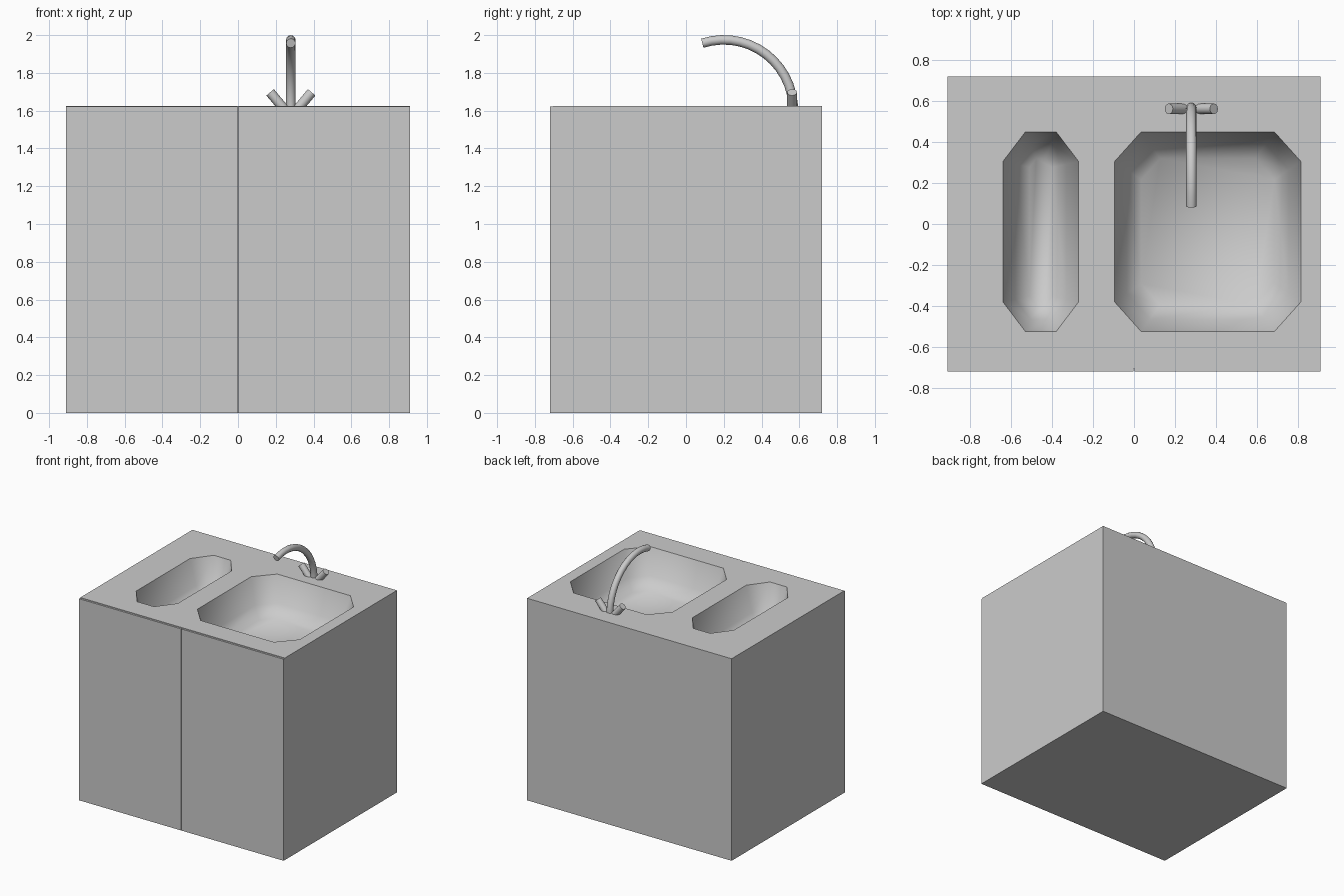
import bpy, bmesh, math

if "Cube" in bpy.data.objects:
    bpy.data.objects.remove(bpy.data.objects["Cube"])

TOP = 1.625          # worktop height
W = 0.91             # half width
Y0, Y1 = -0.705, 0.72


def finish(name, bm):
    me = bpy.data.meshes.new(name)
    bm.to_mesh(me)
    bm.free()
    ob = bpy.data.objects.new(name, me)
    bpy.context.collection.objects.link(ob)
    return ob


def octagon(x0, x1, y0, y1, cx, cy, inset=0.0):
    """Chamfered rectangle, counter-clockwise from above."""
    x0, x1, y0, y1 = x0 + inset, x1 - inset, y0 + inset, y1 - inset
    k = 1 - 2 * inset / (x1 - x0 + 2 * inset)
    cx, cy = cx * k, cy * k
    return [(x0 + cx, y0), (x1 - cx, y0), (x1, y0 + cy), (x1, y1 - cy),
            (x1 - cx, y1), (x0 + cx, y1), (x0, y1 - cy), (x0, y0 + cy)]


def box(name, x0, x1, y0, y1, z0, z1):
    bm = bmesh.new()
    bmesh.ops.create_cube(bm, size=1)
    for v in bm.verts:
        v.co = (x1 if v.co.x > 0 else x0, y1 if v.co.y > 0 else y0, z1 if v.co.z > 0 else z0)
    return finish(name, bm)


def basin(name, rim):
    # sloping walls, a rounded transition and a flat floor
    bm = bmesh.new()
    rings = [[bm.verts.new((x, y, TOP - d)) for x, y in octagon(*rim, inset=i)]
             for i, d in ((0, 0), (0.06, 0.20), (0.13, 0.28))]
    for a, b in zip(rings, rings[1:]):
        for j in range(8):
            k = (j + 1) % 8
            bm.faces.new((a[j], a[k], b[k], b[j]))
    bm.faces.new(rings[-1])
    for f in bm.faces:
        f.smooth = True
    return finish(name, bm)


def tube(name, points, radius):
    cu = bpy.data.curves.new(name, 'CURVE')
    cu.dimensions = '3D'
    cu.bevel_depth, cu.bevel_resolution, cu.use_fill_caps = radius, 4, True
    sp = cu.splines.new('POLY')
    sp.points.add(len(points) - 1)
    for p, co in zip(sp.points, points):
        p.co = (*co, 1)
    ob = bpy.data.objects.new(name, cu)
    bpy.context.collection.objects.link(ob)
    bpy.ops.object.select_all(action='DESELECT')
    ob.select_set(True)
    bpy.context.view_layer.objects.active = ob
    bpy.ops.object.convert(target='MESH')
    bpy.ops.object.shade_smooth_by_angle(angle=math.radians(45))


# basin rims: x range, y range, corner cut
small = (-0.64, -0.27, -0.525, 0.45, 0.11, 0.145)
large = (-0.095, 0.815, -0.525, 0.45, 0.13, 0.145)

# cabinet body, open at the top
bm = bmesh.new()
bmesh.ops.create_cube(bm, size=1)
for v in bm.verts:
    v.co = (math.copysign(W, v.co.x), Y1 if v.co.y > 0 else Y0, TOP if v.co.z > 0 else 0)
bmesh.ops.delete(bm, geom=[f for f in bm.faces if f.normal.z > 0.9 or
                           all(v.co.z > 1 for v in f.verts)], context='FACES_ONLY')
finish("cabinet_body", bm)

# worktop surface with the two openings
bm = bmesh.new()
for loop in ([(-W, Y0), (W, Y0), (W, Y1), (-W, Y1)], octagon(*small), octagon(*large)):
    vs = [bm.verts.new((x, y, TOP)) for x, y in loop]
    for i in range(len(vs)):
        bm.edges.new((vs[i - 1], vs[i]))
bmesh.ops.triangle_fill(bm, edges=bm.edges[:], use_beauty=True, normal=(0, 0, 1))
for f in bm.faces:
    f.normal_update()
    if f.normal.z < 0:
        f.normal_flip()
finish("worktop", bm)

basin("small_basin", small)
basin("large_basin", large)

# pair of doors with a narrow gap
box("left_door", -W, -0.003, -0.72, Y0, 0, 1.621)
box("right_door", 0.003, W, -0.72, Y0, 0, 1.621)

# tap: arched spout and two splayed handles
FX = 0.28
arc = [math.radians(-3 + 111 * i / 14) for i in range(15)]
tube("spout", [(FX, 0.2 + 0.368 * math.cos(a), 1.607 + 0.368 * math.sin(a)) for a in arc], 0.025)
for side, s in (("left", -1), ("right", 1)):
    tube(side + "_handle", [(FX + s * 0.02, 0.562, 1.59), (FX + s * 0.11, 0.562, 1.697)], 0.026)
